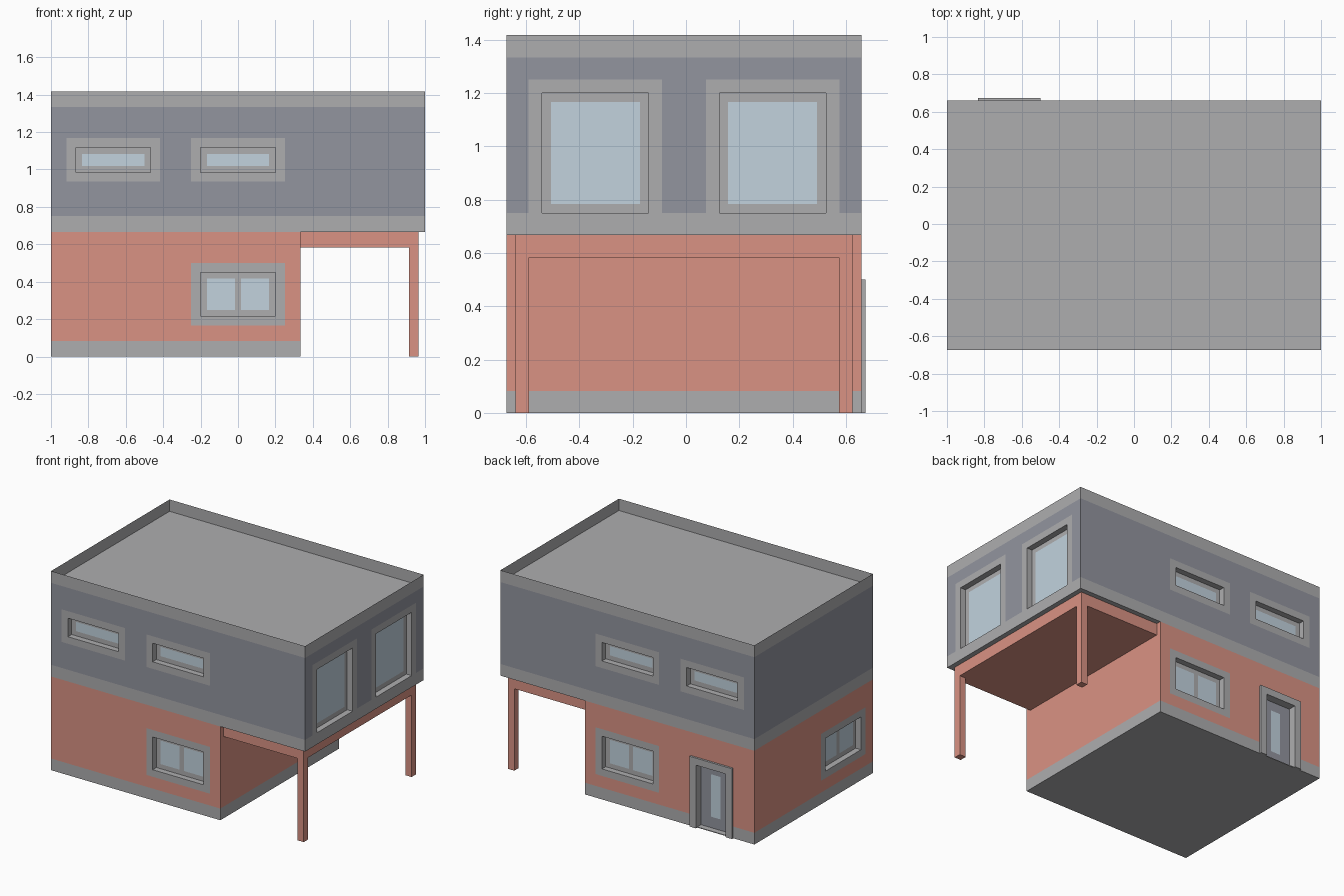
import bpy, bmesh

if "Cube" in bpy.data.objects:
    bpy.data.objects.remove(bpy.data.objects["Cube"])

# ---- overall dimensions
Y0, Y1 = -0.674, 0.659           # front and back wall planes
X0, X1, XL = -1.0, 1.0, 0.333    # XL: right end of the ground floor
Z_BASE, Z_MID, Z_BAND, Z_CAP, Z_TOP = 0.083, 0.667, 0.75, 1.333, 1.417
RECESS, RIM = 0.042, 0.033       # window depth, sash width


def material(name, rgb):
    m = bpy.data.materials.new(name)
    m.diffuse_color = (*rgb, 1)
    m.use_nodes = True
    m.node_tree.nodes["Principled BSDF"].inputs["Base Color"].default_value = m.diffuse_color
    return m


MATS = [material("light_grey", (0.42, 0.42, 0.43)),
        material("dark_grey", (0.29, 0.30, 0.345)),
        material("terracotta", (0.70, 0.29, 0.23)),
        material("glass", (0.54, 0.65, 0.73))]
TRIM, DARK, BRICK, GLASS, HOLE = 0, 1, 2, 3, -1


def finish(bm, name):
    bmesh.ops.remove_doubles(bm, verts=bm.verts, dist=1e-5)
    me = bpy.data.meshes.new(name)
    bm.to_mesh(me)
    bm.free()
    for m in MATS:
        me.materials.append(m)
    ob = bpy.data.objects.new(name, me)
    bpy.context.collection.objects.link(ob)
    return ob


def quad(bm, pts, mat, flip=False):
    f = bm.faces.new([bm.verts.new(p) for p in (reversed(pts) if flip else pts)])
    f.material_index = mat
    return f


class Side:
    """A wall plane: a runs along x (front/back) or y (left/right), d goes inward."""
    def __init__(self, axis, plane, out):
        self.axis, self.plane, self.out = axis, plane, out
        self.flip = (axis == 'x') == (out > 0)

    def at(self, a, z, d=0):
        p = self.plane - self.out * d
        return (a, p, z) if self.axis == 'x' else (p, a, z)


def panel(bm, side, layers, depth=0):
    """Flat wall split into coloured rectangles; later layers paint over earlier ones."""
    aa = sorted({v for l in layers for v in l[0:2]})
    zz = sorted({v for l in layers for v in l[2:4]})
    for a, b in zip(aa, aa[1:]):
        for z, w in zip(zz, zz[1:]):
            ca, cz = (a + b) / 2, (z + w) / 2
            hits = [l[4] for l in layers if l[0] < ca < l[1] and l[2] < cz < l[3]]
            if hits and hits[-1] != HOLE:
                quad(bm, [side.at(a, z, depth), side.at(b, z, depth),
                          side.at(b, w, depth), side.at(a, w, depth)],
                     hits[-1], side.flip)


def reveal(bm, side, r, depth):
    """Four inner faces around an opening."""
    c = [(r[0], r[2]), (r[1], r[2]), (r[1], r[3]), (r[0], r[3])]
    for p, q in zip(c, c[1:] + c[:1]):
        quad(bm, [side.at(*p), side.at(*q), side.at(*q, depth), side.at(*p, depth)],
             TRIM, side.flip)


def window(name, bm, side, trim, panes=1, sill=0.05):
    """Recessed window; returns the wall layers for its surround and opening."""
    a, b, z, w = trim
    r = (a + 0.05, b - 0.05, z + sill, w - 0.05)
    reveal(bm, side, r, RECESS)
    layers = [(*r, TRIM)]
    step = (r[1] - r[0] - RIM) / panes
    for i in range(panes):
        s = r[0] + RIM + i * step
        layers.append((s, s + step - RIM, r[2] + RIM, r[3] - RIM, GLASS))
    wbm = bmesh.new()
    panel(wbm, side, layers, RECESS)
    finish(wbm, name)
    return [(*trim, TRIM), (*r, HOLE)]


def box(bm, x, y, z, mat):
    v = [bm.verts.new((i, j, k)) for i in x for j in y for k in z]
    for f in ((0, 1, 3, 2), (4, 6, 7, 5), (0, 4, 5, 1), (2, 3, 7, 6), (0, 2, 6, 4), (1, 5, 7, 3)):
        bm.faces.new([v[i] for i in f]).material_index = mat


front, back = Side('x', Y0, -1), Side('x', Y1, 1)
left, right, inner = Side('y', X0, -1), Side('y', X1, 1), Side('y', XL, 1)

# ---- ground floor: terracotta walls on a grey plinth
bm = bmesh.new()


def ground(a, b):
    return [(a, b, 0, Z_MID, BRICK), (a, b, 0, Z_BASE, TRIM)]


low = (-0.25, 0.25, 0.167, 0.5)
side_low = (-0.59, -0.09, 0.167, 0.5)
door = (-0.783, -0.55, 0.005, 0.45)
panel(bm, front, ground(X0, XL) + window("front_ground_window", bm, front, low, 2))
panel(bm, back, ground(X0, XL) + window("back_ground_window", bm, back, low, 2)
      + [(*door, HOLE)])
panel(bm, left, ground(Y0, Y1) + window("left_ground_window", bm, left, side_low, 2))
panel(bm, inner, ground(Y0, Y1))
reveal(bm, back, door, RECESS)
quad(bm, [(X0, Y0, 0), (X0, Y1, 0), (XL, Y1, 0), (XL, Y0, 0)], TRIM)
finish(bm, "ground_floor")

# ---- upper floor: dark walls between two light bands
bm = bmesh.new()


def upper(a, b):
    return [(a, b, Z_MID, Z_TOP, TRIM), (a, b, Z_BAND, Z_CAP, DARK)]


for label, side in (("front", front), ("back", back)):
    layers = upper(X0, X1)
    for i, a in enumerate((-0.917, -0.25)):
        layers += window(f"{label}_upper_window_{i + 1}", bm, side, (a, a + 0.5, 0.935, 1.167))
    panel(bm, side, layers)
layers = upper(Y0, Y1)
for i, a in enumerate((-0.59, 0.075)):
    layers += window(f"right_upper_window_{i + 1}", bm, right, (a, a + 0.5, Z_BAND, 1.25), sill=0)
panel(bm, right, layers)
panel(bm, left, upper(Y0, Y1))
quad(bm, [(X0, Y0, Z_MID), (X0, Y1, Z_MID), (X1, Y1, Z_MID), (X1, Y0, Z_MID)], TRIM)
finish(bm, "upper_floor")

# ---- roof sunk behind a parapet
bm = bmesh.new()
top = quad(bm, [(X0, Y0, Z_TOP), (X1, Y0, Z_TOP), (X1, Y1, Z_TOP), (X0, Y1, Z_TOP)], TRIM)
bmesh.ops.inset_individual(bm, faces=[top], thickness=0.05)
deck = bmesh.ops.extrude_discrete_faces(bm, faces=[top])["faces"][0]
bmesh.ops.translate(bm, verts=deck.verts, vec=(0, 0, Z_CAP - Z_TOP))
finish(bm, "roof_and_parapet")

# ---- carport slab and posts
ya, yb, xe = Y0 + 0.035, Y1 - 0.035, 0.965
bm = bmesh.new()
box(bm, (XL, xe), (ya, yb), (0.583, Z_MID), BRICK)
finish(bm, "carport_slab")
for name, y in (("front_post", ya), ("back_post", yb - 0.05)):
    bm = bmesh.new()
    box(bm, (xe - 0.05, xe), (y, y + 0.05), (0, 0.583), BRICK)
    finish(bm, name)

# ---- back door with glazed strip and raised surround
bm = bmesh.new()
panel(bm, back, [(*door, DARK), (-0.703, -0.63, 0.083, 0.385, GLASS)], RECESS)
finish(bm, "door")
bm = bmesh.new()
yd = (Y1, Y1 + 0.015)
box(bm, (-0.833, door[0]), yd, (0, 0.45), TRIM)
box(bm, (door[1], -0.5), yd, (0, 0.45), TRIM)
box(bm, (-0.833, -0.5), yd, (0.45, 0.5), TRIM)
finish(bm, "door_surround")
